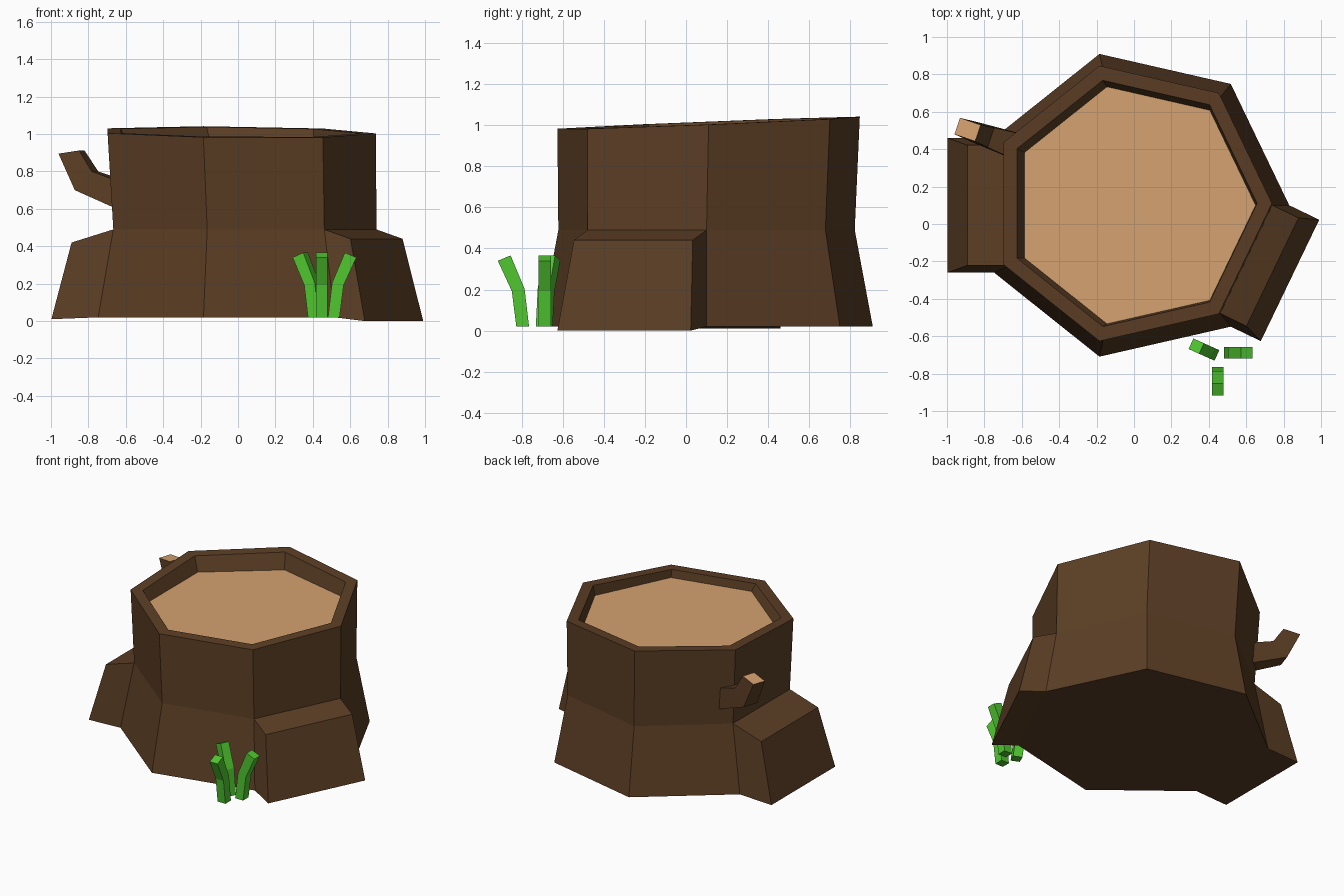
import bpy, bmesh, math
from mathutils import Vector

if "Cube" in bpy.data.objects:
    bpy.data.objects.remove(bpy.data.objects["Cube"])


def material(name, rgb):
    m = bpy.data.materials.new(name)
    m.diffuse_color = (*rgb, 1)
    m.use_nodes = True
    m.node_tree.nodes["Principled BSDF"].inputs["Base Color"].default_value = m.diffuse_color
    return m


BARK = material("brown bark", (0.105, 0.048, 0.018))
WOOD = material("cut wood", (0.66, 0.36, 0.16))
GREEN = material("grass green", (0.08, 0.57, 0.03))


def finish(name, bm, mats):
    bmesh.ops.recalc_face_normals(bm, faces=bm.faces)
    me = bpy.data.meshes.new(name)
    bm.to_mesh(me)
    bm.free()
    for m in mats:
        me.materials.append(m)
    ob = bpy.data.objects.new(name, me)
    bpy.context.collection.objects.link(ob)
    return ob


def loft(bm, rings):
    """Skin a list of point rings and cap both ends; returns rings and last cap."""
    vs = [[bm.verts.new(p) for p in r] for r in rings]
    n = len(vs[0])
    sides = [[bm.faces.new((a[i], a[(i + 1) % n], b[(i + 1) % n], b[i]))
              for i in range(n)] for a, b in zip(vs, vs[1:])]
    bm.faces.new(vs[0][::-1])
    return sides, bm.faces.new(vs[-1])


# Trunk: seven-sided, waisted, with a tilted rim and a recessed cut face
def ring(cx, cy, r, z=None):
    pts = []
    for i in range(7):
        a = math.tau * i / 7
        x, y = cx + r * math.cos(a), cy + r * math.sin(a)
        pts.append((x, y, 1.01 + 0.04 * (y - 0.1) - 0.01 * x if z is None else z))
    return pts


base, waist = ring(0, 0.1, 0.83, 0.02), ring(0, 0.1, 0.74, 0.49)
bm = bmesh.new()
sides, cap = loft(bm, [base, waist, ring(-0.017, 0.11, 0.755),
                       ring(-0.017, 0.11, 0.675), ring(0, 0.1, 0.65, 0.93)])
cap.material_index = 1


# Roots: extrude two lower side faces outwards
def root(index, low, high, z_low, z_high):
    a = math.tau * (index + 0.5) / 7
    d = Vector((math.cos(a), math.sin(a), 0))
    bottom = [f for e in sides[0][index].edges for f in e.link_faces if len(f.verts) == 7]
    new = bmesh.ops.extrude_discrete_faces(bm, faces=[sides[0][index]])["faces"][0]
    for v in new.verts:
        is_low = v.co.z < 0.2
        v.co += d * (low if is_low else high)
        v.co.z = z_low if is_low else z_high


root(6, 0.178, 0.155, 0.0, 0.44)
root(3, 0.25, 0.223, 0.01, 0.42)
finish("trunk", bm, [BARK, WOOD])


# Broken side branch: square section, bent upwards, with a cut end
def branch_ring(lower, upper, half):
    side = Vector((0.32, 0.95, 0)) * half
    lo, up = (Vector((x, 0.43 - 0.34 * (x + 0.67), z)) for x, z in (lower, upper))
    return [lo - side, up - side, up + side, lo + side]


bm = bmesh.new()
_, tip = loft(bm, [branch_ring((-0.58, 0.58), (-0.58, 0.735), 0.075),
                   branch_ring((-0.855, 0.70), (-0.765, 0.80), 0.055),
                   branch_ring((-0.945, 0.895), (-0.835, 0.912), 0.046)])
bmesh.ops.inset_region(bm, faces=[tip], thickness=0.011)
tip.material_index = 1
finish("branch", bm, [BARK, WOOD])


# Grass: three square blades that lean outwards
def blade(name, x, y, dx, dy):
    d = Vector((dx, dy, 0)).normalized()
    s = Vector((-d.y, d.x, 0))
    rings = []
    for off, z, tilt in ((0, 0.02, 0), (0.022, 0.198, 0.006), (0.09, 0.353, 0.013)):
        c, h = Vector((x, y, z)) + d * off, 0.031
        t = Vector((0, 0, tilt))
        rings.append([c + d * h + s * h - t, c - d * h + s * h + t,
                      c - d * h - s * h + t, c + d * h - s * h - t])
    bm = bmesh.new()
    loft(bm, rings)
    finish(name, bm, [GREEN])


blade("grass_blade_left", 0.415, -0.69, -0.91, 0.41)
blade("grass_blade_right", 0.512, -0.688, 1, 0)
blade("grass_blade_front", 0.448, -0.795, 0, -1)
